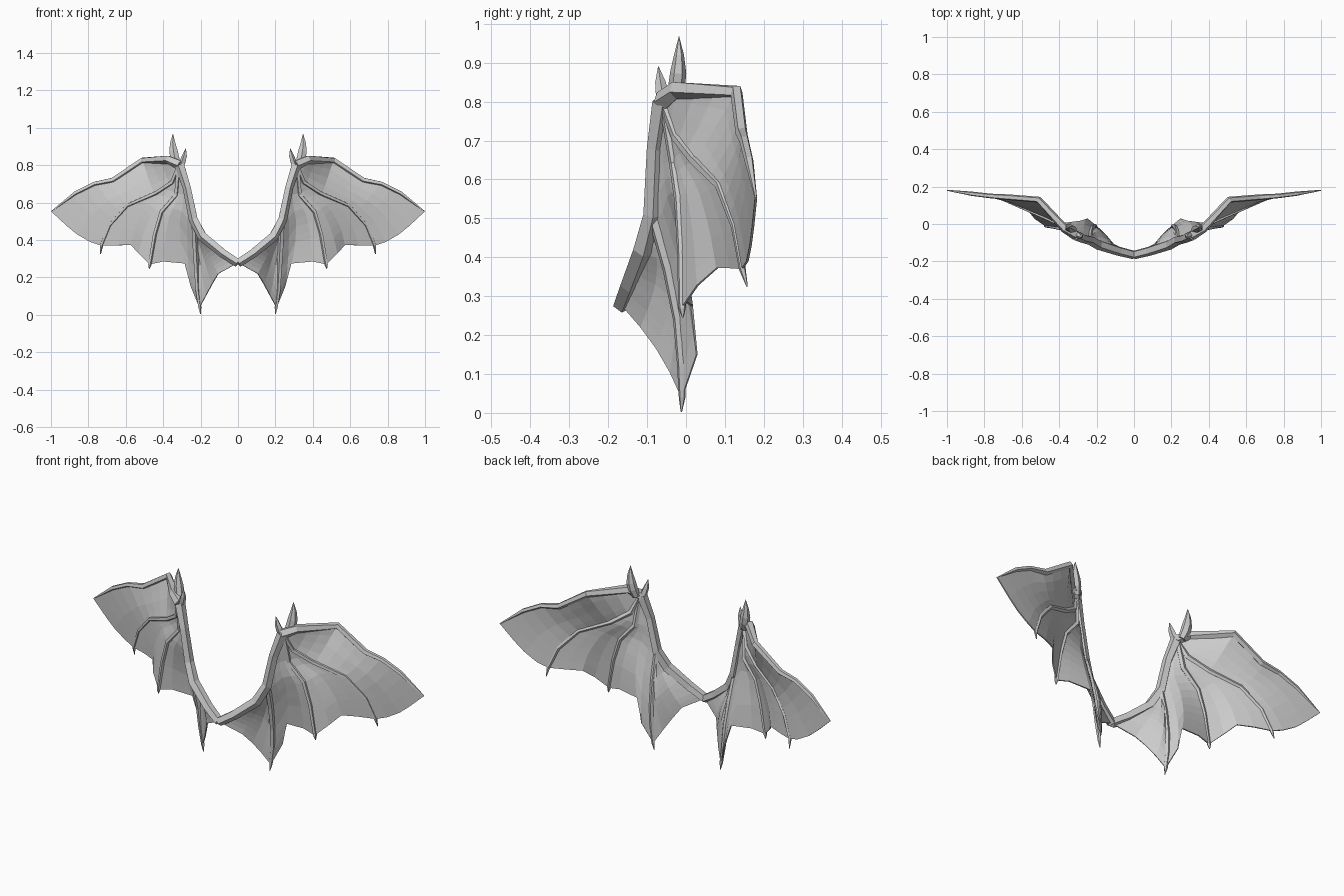
import bpy, math
from mathutils import Vector as V

if "Cube" in bpy.data.objects:
    bpy.data.objects.remove(bpy.data.objects["Cube"])


def make(name, verts, faces, thickness=0):
    me = bpy.data.meshes.new(name)
    me.from_pydata([tuple(v) for v in verts], [], faces)
    me.update()
    ob = bpy.data.objects.new(name, me)
    bpy.context.collection.objects.link(ob)
    if thickness:
        s = ob.modifiers.new("thickness", "SOLIDIFY")
        s.thickness, s.offset = thickness, 0
    m = ob.modifiers.new("other_side", "MIRROR")
    m.use_axis[0] = True
    return ob


def tube(name, path, radii, sides=5, flat=1.0):
    """Faceted tapering bone along a path."""
    p = [V(q) for q in path]
    n = len(p)
    verts, faces = [], []
    for i, c in enumerate(p):
        t = (p[min(i + 1, n - 1)] - p[max(i - 1, 0)]).normalized()
        a = t.cross(V((0, 1, 0))).normalized()
        b = a.cross(t)
        for k in range(sides):
            w = 2 * math.pi * (k + .5) / sides
            verts.append(c + radii[i] * (a * math.cos(w) + b * math.sin(w) * flat))
    for i in range(n - 1):
        for k in range(sides):
            j = (k + 1) % sides
            faces.append((i * sides + k, (i + 1) * sides + k, (i + 1) * sides + j, i * sides + j))
    faces += [tuple(range(sides)), tuple(range((n - 1) * sides, n * sides))[::-1]]
    return make(name, verts, faces)


def resample(path, n):
    p = [V(q) for q in path]
    seg = [(b - a).length for a, b in zip(p, p[1:])]
    out = []
    for i in range(n + 1):
        d, k = sum(seg) * i / n, 0
        while k < len(seg) - 1 and d > seg[k]:
            d -= seg[k]
            k += 1
        out.append(p[k].lerp(p[k + 1], min(1, d / seg[k])))
    return out


def membrane(name, rib_a, rib_b, edge, bulge=0, n=12):
    """Skin between two ribs, its free edge pulled through the edge points."""
    a, b = resample(rib_a, n), resample(rib_b, n)
    cols = len(edge) + 1
    verts, faces = [], []
    for i in range(n + 1):
        t = i / n
        for k in range(cols + 1):
            s = k / cols
            q = a[i].lerp(b[i], s)
            if 0 < k < cols:
                q += (V(edge[k - 1]) - a[n].lerp(b[n], s)) * t * t
                q.y += bulge * math.sin(math.pi * s) * math.sin(math.pi * t)
            verts.append(q)
    w = cols + 1
    for i in range(n):
        for k in range(cols):
            faces.append((i * w + k, i * w + k + 1, (i + 1) * w + k + 1, (i + 1) * w + k))
    return make(name, verts, faces, .006)


# Bone paths for the right wing
arm = [(0, -.165, .278), (.08, -.145, .33), (.19, -.11, .42), (.237, -.085, .51),
       (.272, -.078, .68), (.31, -.06, .80)]
lead = [(.31, -.06, .80), (.37, -.025, .83), (.51, .13, .825), (.67, .143, .72),
        (.77, .15, .70), (.87, .162, .65), (.998, .18, .552)]
finger_outer = [(.32, -.055, .79), (.35, -.025, .71), (.44, .02, .65), (.59, .085, .585),
                (.685, .125, .48), (.73, .145, .37)]
finger_mid = [(.317, -.055, .79), (.33, -.03, .64), (.41, -.018, .55), (.445, -.012, .43),
              (.472, -.01, .27)]
finger_inner = [(.237, -.085, .51), (.23, -.045, .37), (.223, -.02, .24), (.217, -.012, .13),
                (.205, -.01, .04)]

# Bones
tube("arm_bone", arm, [.024, .026, .028, .026, .024, .028])
tube("leading_edge_bone", lead, [.028, .024, .018, .016, .013, .012, .003])
tube("outer_finger", finger_outer + [(.735, .157, .325)], [.012, .014, .013, .011, .010, .009, .002])
tube("middle_finger", finger_mid + [(.475, -.008, .245)], [.014, .014, .013, .012, .010, .002])
tube("inner_finger", finger_inner + [(.2, -.012, .003)], [.016, .016, .014, .012, .009, .002])

# Wrist claws
tube("large_claw", [(.325, -.035, .80), (.338, -.024, .84), (.345, -.02, .875), (.349, -.018, .92),
                    (.348, -.018, .967)], [.022, .027, .026, .016, .001], 6, .8)
tube("small_claw", [(.305, -.055, .79), (.293, -.062, .825), (.285, -.066, .85), (.279, -.071, .89)],
     [.02, .017, .014, .001], 5)

# Wing skin panels
membrane("outer_skin", lead, finger_outer, [(.915, .172, .475), (.86, .166, .43), (.79, .158, .39)])
membrane("middle_skin", finger_outer, finger_mid, [(.645, .115, .372), (.57, .08, .372), (.53, .03, .328)])
membrane("inner_skin", finger_mid, arm[:2:-1] + finger_inner[1:],
         [(.40, 0, .285), (.285, .015, .275), (.25, .028, .15)])
membrane("root_skin", finger_inner, arm[3::-1],
         [(.17, -.04, .105), (.138, -.075, .165), (.105, -.115, .22)], .035)
